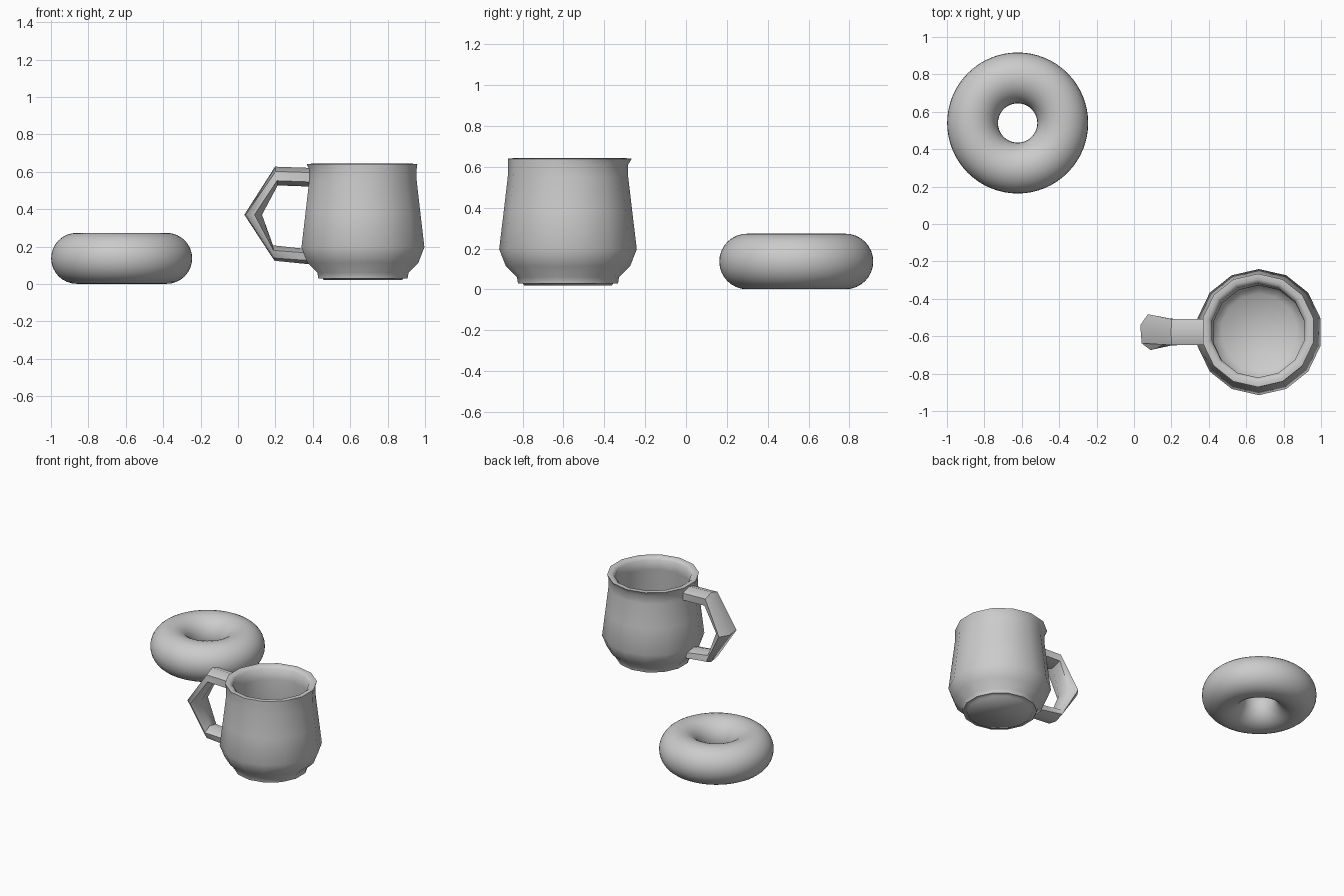
import bpy, bmesh
from math import sin, cos, pi, radians
from mathutils import Vector

if "Cube" in bpy.data.objects:
    bpy.data.objects.remove(bpy.data.objects["Cube"])

MX, MY = 0.668, -0.578   # mug axis
SIDES = 14


def finish(bm, name, angle=None):
    bmesh.ops.recalc_face_normals(bm, faces=bm.faces[:])
    me = bpy.data.meshes.new(name)
    bm.to_mesh(me)
    bm.free()
    ob = bpy.data.objects.new(name, me)
    bpy.context.collection.objects.link(ob)
    bpy.ops.object.select_all(action='DESELECT')
    ob.select_set(True)
    bpy.context.view_layer.objects.active = ob
    if angle is None:
        bpy.ops.object.shade_smooth()
    else:
        bpy.ops.object.shade_smooth_by_angle(angle=radians(angle))
    return ob


def loft(rings):
    """Skin a list of equal-length point rings and cap both ends."""
    bm = bmesh.new()
    loops = [[bm.verts.new(p) for p in ring] for ring in rings]
    n = len(loops[0])
    for a, b in zip(loops, loops[1:]):
        for i in range(n):
            j = (i + 1) % n
            bm.faces.new((a[i], a[j], b[j], b[i]))
    bm.faces.new(loops[0])
    bm.faces.new(loops[-1])
    return bm


# Ring-shaped pastry
bpy.ops.mesh.primitive_torus_add(location=(-0.622, 0.54, 0.137), major_radius=0.241,
                                 minor_radius=0.136, major_segments=64, minor_segments=32)
donut = bpy.context.object
donut.name = "donut"
bpy.ops.object.shade_smooth()

# Mug body: (radius, z, lip shift) from the base, over the rim, to the inner floor
profile = [(0.215, 0.02, 0), (0.22, 0.028, 0), (0.245, 0.03, 0), (0.25, 0.06, 0),
           (0.304, 0.113, 0), (0.337, 0.197, 0), (0.315, 0.38, 0), (0.295, 0.55, 0),
           (0.294, 0.61, 0), (0.303, 0.64, 1), (0.275, 0.643, 1), (0.252, 0.625, 1),
           (0.25, 0.55, 0), (0.268, 0.36, 0), (0.285, 0.2, 0), (0.25, 0.12, 0),
           (0.205, 0.075, 0)]
rings = []
for r, z, s in profile:
    rings.append([Vector((MX - 0.005 * s + r * cos(pi / 2 + 2 * pi * i / SIDES),
                          MY + 0.009 * s + r * sin(pi / 2 + 2 * pi * i / SIDES), z))
                  for i in range(SIDES)])
finish(loft(rings), "mug_body", 60)

# Handle: outer (x, z), inner (x, z), half width, section twist in degrees
stations = [((0.40, 0.62), (0.40, 0.52), 0.072, 0),
            ((0.198, 0.627), (0.212, 0.527), 0.073, 0),
            ((0.03, 0.37), (0.132, 0.37), 0.088, 22),
            ((0.195, 0.123), (0.187, 0.207), 0.07, 10),
            ((0.385, 0.105), (0.385, 0.185), 0.065, 0)]
rings = []
for (ox, oz), (ix, iz), w, twist in stations:
    mid = Vector(((ox + ix) / 2, MY, (oz + iz) / 2))
    out = Vector((ox, MY, oz)) - mid
    side = Vector((0, w, 0))
    ring = []
    for k in range(6):
        a = 2 * pi * k / 6 + radians(twist)
        ring.append(mid + out * cos(a) + side * sin(a) * 1.1)
    rings.append(ring)
finish(loft(rings), "mug_handle", 50)
